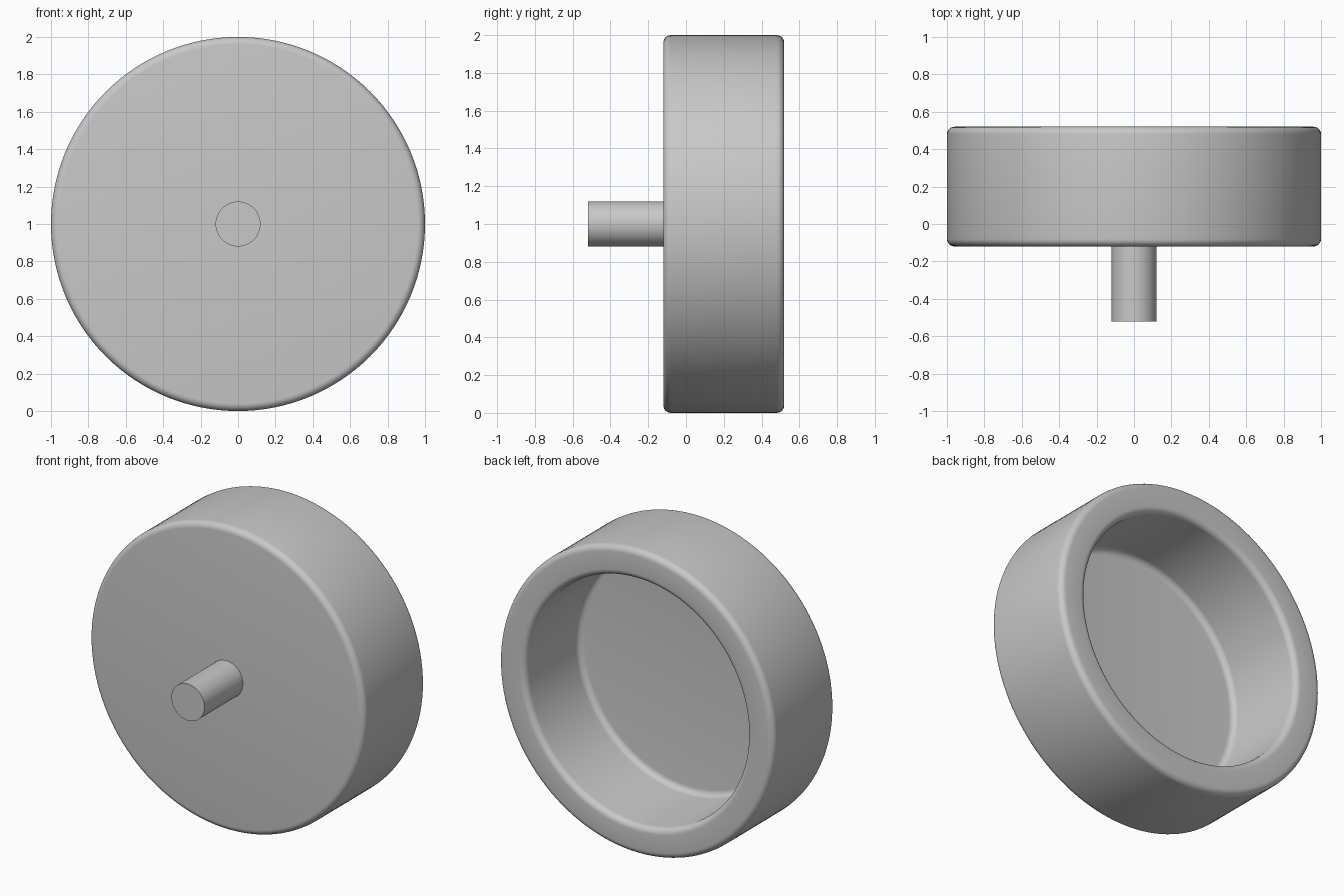
import bpy, math

if "Cube" in bpy.data.objects:
    bpy.data.objects.remove(bpy.data.objects["Cube"])

SEG = 128
grey = bpy.data.materials.new("light_grey")
grey.diffuse_color = (0.58, 0.58, 0.58, 1)
grey.use_nodes = True
grey.node_tree.nodes["Principled BSDF"].inputs["Base Color"].default_value = grey.diffuse_color


def lathe(name, profile, angle):
    """Revolve (radius, y) points around the y axis at z = 1; ends sit on the axis."""
    verts, faces, rings = [], [], []
    for r, y in profile:
        n = 1 if r == 0 else SEG
        rings.append(range(len(verts), len(verts) + n))
        for i in range(n):
            a = 2 * math.pi * i / SEG
            verts.append((r * math.cos(a), y, 1 + r * math.sin(a)))
    for a, b in zip(rings, rings[1:]):
        if len(a) == 1:
            faces.append(list(b))
        elif len(b) == 1:
            faces.append(list(reversed(a)))
        else:
            for i in range(SEG):
                j = (i + 1) % SEG
                faces.append((a[i], b[i], b[j], a[j]))
    mesh = bpy.data.meshes.new(name)
    mesh.from_pydata(verts, [], faces)
    mesh.materials.append(grey)
    obj = bpy.data.objects.new(name, mesh)
    bpy.context.collection.objects.link(obj)
    bpy.ops.object.select_all(action='DESELECT')
    obj.select_set(True)
    bpy.context.view_layer.objects.active = obj
    bpy.ops.object.mode_set(mode='EDIT')
    bpy.ops.mesh.select_all(action='SELECT')
    bpy.ops.mesh.normals_make_consistent(inside=False)
    bpy.ops.object.mode_set(mode='OBJECT')
    bpy.ops.object.shade_smooth_by_angle(angle=math.radians(angle))
    return obj


def fillet(r, y, start, end, rad=0.04, steps=6):
    """Quarter-round arc about (r, y) between two angles in degrees."""
    pts = []
    for i in range(steps + 1):
        a = math.radians(start + (end - start) * i / steps)
        pts.append((r + rad * math.cos(a), y + rad * math.sin(a)))
    return pts


# Hollow cup, open at the back, with rounded rims and a rounded inner corner
profile = [(0, -0.12)]
profile += fillet(0.96, -0.08, -90, 0)    # outer front edge
profile += fillet(0.96, 0.48, 0, 90)      # outer back edge
profile += fillet(0.845, 0.48, 90, 180)   # inner rim
profile += fillet(0.765, 0.0, 0, -90)     # inner floor corner
profile += [(0, -0.04)]
lathe("cup_body", profile, 30)

# Plain stem on the front
lathe("stem", [(0, -0.52), (0.12, -0.52), (0.12, -0.10), (0, -0.10)], 30)
